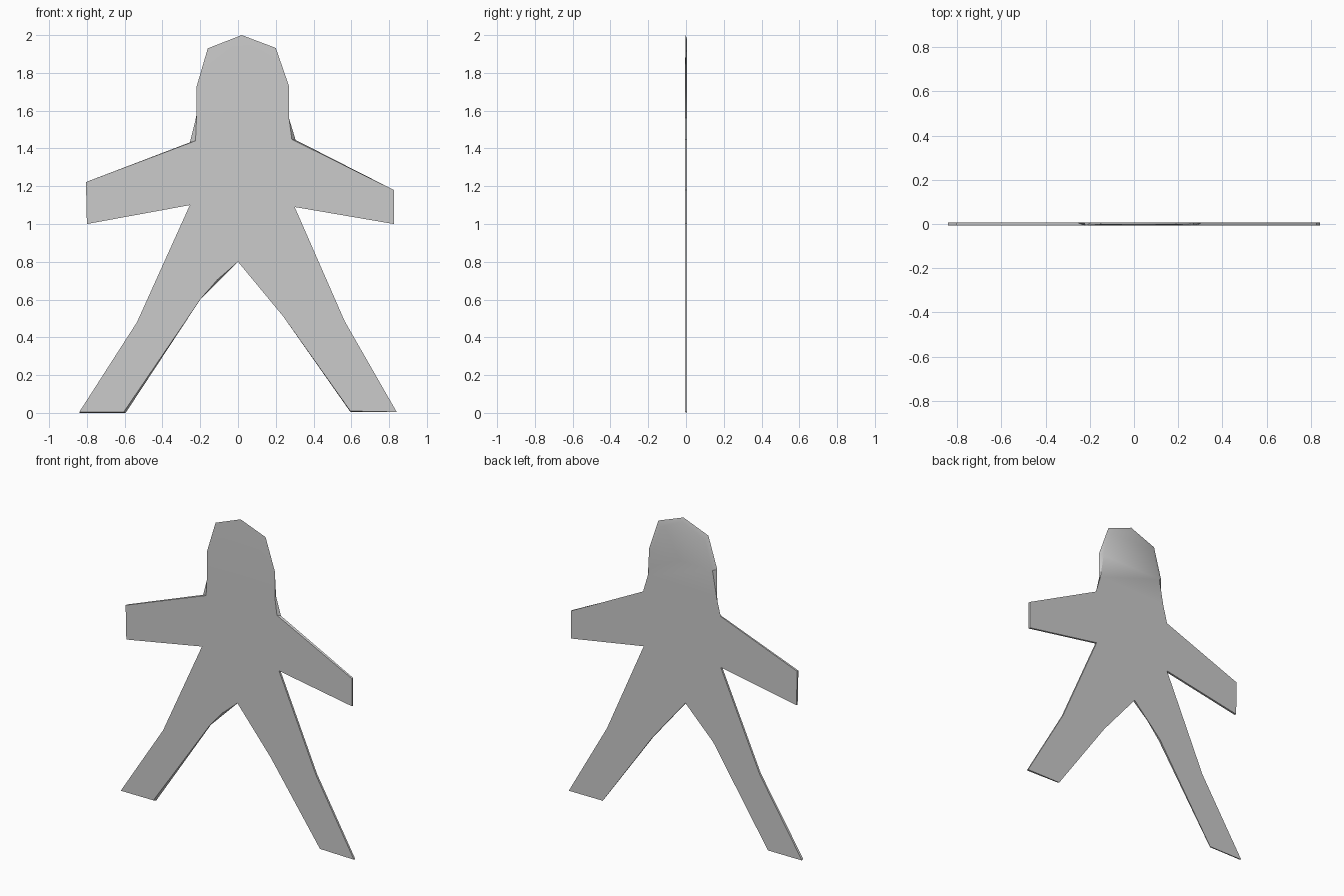
import bpy, bmesh

if "Cube" in bpy.data.objects:
    bpy.data.objects.remove(bpy.data.objects["Cube"])

HALF = 0.0065  # half thickness of the sheet

# Front silhouette (x, z), clockwise from the top of the head
front = [
    (0.02, 2.0), (0.20, 1.932), (0.27, 1.73), (0.27, 1.56), (0.285, 1.448),
    (0.825, 1.18), (0.825, 1.0), (0.30, 1.09),
    (0.565, 0.485), (0.84, 0.005), (0.595, 0.01), (0.24, 0.51),
    (0.0, 0.80), (-0.11, 0.705), (-0.20, 0.60),
    (-0.605, 0.005), (-0.84, 0.005), (-0.535, 0.48), (-0.255, 1.10),
    (-0.80, 1.0), (-0.805, 1.222), (-0.225, 1.44),
    (-0.22, 1.55), (-0.22, 1.725), (-0.16, 1.93),
]

# Back silhouette: narrower head, wider neck and slightly wider feet
back_changes = {
    0: (0.02, 1.975), 1: (0.18, 1.90), 2: (0.245, 1.72), 3: (0.27, 1.56),
    4: (0.305, 1.445), 10: (0.595, 0.005), 13: (-0.10, 0.70),
    15: (-0.595, 0.0), 16: (-0.84, 0.0), 21: (-0.255, 1.432),
    22: (-0.225, 1.55), 23: (-0.195, 1.715), 24: (-0.14, 1.90),
}
back = [back_changes.get(i, p) for i, p in enumerate(front)]
head_top = {0, 1, 24}

# Flat figure: two outlines joined by a thin rim
bm = bmesh.new()
f = [bm.verts.new((x, -0.002 if i in head_top else -HALF, z))
     for i, (x, z) in enumerate(front)]
b = [bm.verts.new((x, HALF, z)) for x, z in back]
n = len(f)
caps = [bm.faces.new(f), bm.faces.new(b)]
for i in range(n):
    j = (i + 1) % n
    bm.faces.new((f[i], f[j], b[j], b[i]))
bmesh.ops.recalc_face_normals(bm, faces=bm.faces)
bmesh.ops.triangulate(bm, faces=caps)

mesh = bpy.data.meshes.new("flat_figure")
bm.to_mesh(mesh)
bm.free()
figure = bpy.data.objects.new("flat_figure", mesh)
bpy.context.collection.objects.link(figure)
bpy.context.view_layer.objects.active = figure
figure.select_set(True)
bpy.ops.object.shade_smooth_by_angle()
